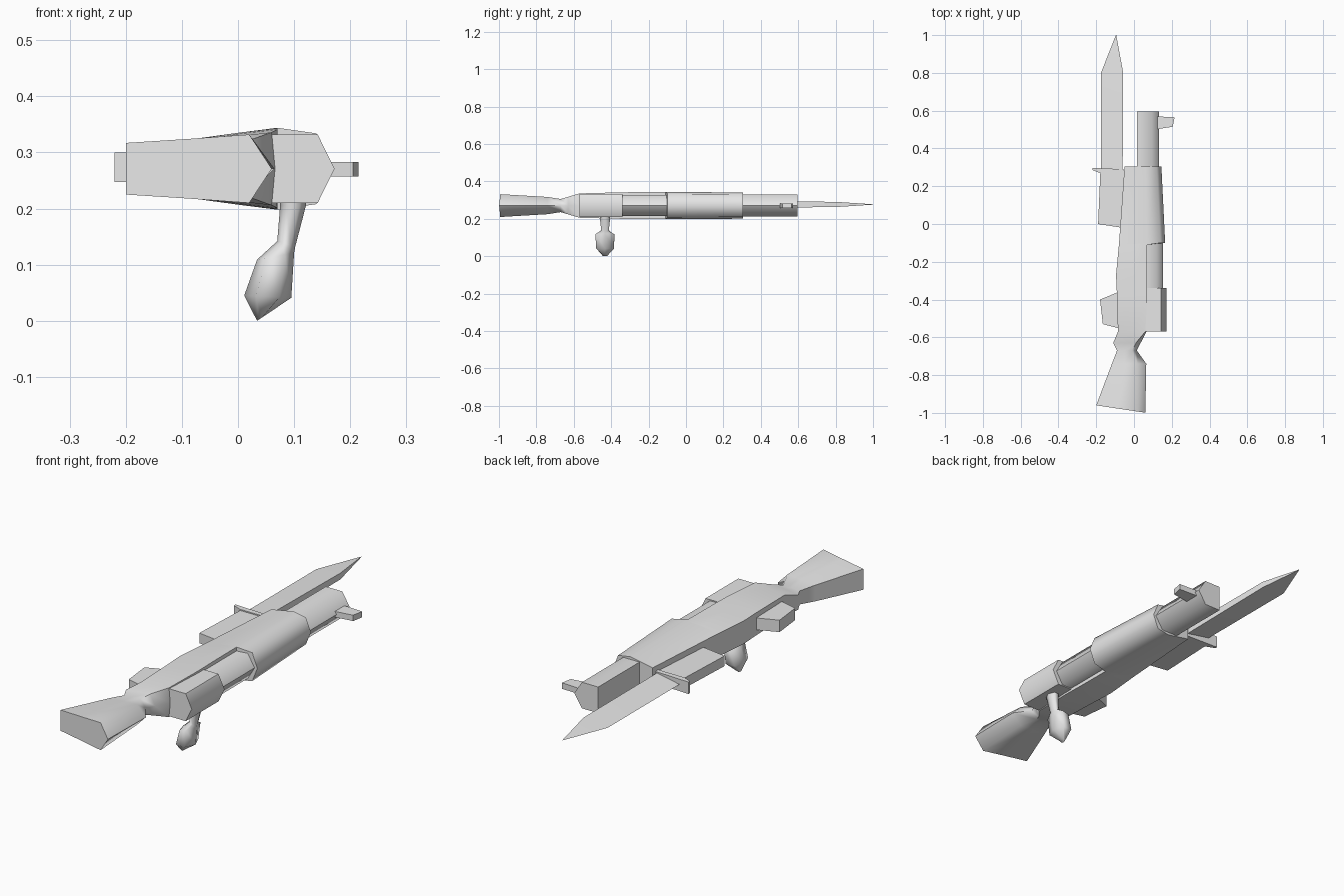
import bpy, bmesh, math
from mathutils import Vector

if "Cube" in bpy.data.objects:
    bpy.data.objects.remove(bpy.data.objects["Cube"])

AXIS_Z = 0.271
grey = bpy.data.materials.new("plain grey")
grey.use_nodes = True
grey.diffuse_color = (0.8, 0.8, 0.8, 1)
grey.node_tree.nodes["Principled BSDF"].inputs["Base Color"].default_value = (0.8, 0.8, 0.8, 1)


def loft(name, rings, smooth=60):
    """Skin a list of equal-length point rings and cap both ends."""
    bm = bmesh.new()
    rows = [[bm.verts.new(p) for p in ring] for ring in rings]
    n = len(rows[0])
    for a, b in zip(rows, rows[1:]):
        for i in range(n):
            j = (i + 1) % n
            bm.faces.new((a[i], a[j], b[j], b[i]))
    bm.faces.new(rows[0])
    bm.faces.new(rows[-1])
    bmesh.ops.remove_doubles(bm, verts=bm.verts, dist=0.0005)
    bmesh.ops.recalc_face_normals(bm, faces=bm.faces)
    mesh = bpy.data.meshes.new(name)
    bm.to_mesh(mesh)
    bm.free()
    mesh.materials.append(grey)
    obj = bpy.data.objects.new(name, mesh)
    bpy.context.collection.objects.link(obj)
    mesh.shade_smooth()
    mesh.set_sharp_from_angle(angle=math.radians(smooth))
    return obj


def section(y, outline, tip, slant=0.0):
    """Section mirrored about the middle plane; outline holds (x, half width), ending in one ridge point."""
    x0 = outline[0][0]

    def point(x, h):
        return (x, y + slant * (x - x0), AXIS_Z + h)
    upper = [point(x, h) for x, h in outline]
    lower = [point(x, -h) for x, h in reversed(outline)]
    return upper + [point(tip, 0)] + lower


def slab(name, outline, z0, z1):
    return loft(name, [[(x, y, z) for x, y in outline] for z in (z0, z1)], 20)


# Stock: butt, wrist, open action bed and full fore-end
loft("stock", [
    section(-0.96, [(-0.20, 0.046), (-0.09, 0.053), (0.02, 0.061)], 0.06, -0.15),
    section(-0.74, [(-0.117, 0.036), (-0.05, 0.041), (0.02, 0.046)], 0.065),
    section(-0.67, [(-0.09, 0.03), (-0.05, 0.033), (-0.01, 0.035)], 0.015),
    section(-0.63, [(-0.11, 0.033), (-0.04, 0.042), (0.01, 0.047)], 0.035),
    section(-0.57, [(-0.085, 0.048), (0.0, 0.058), (0.06, 0.065)], 0.066),
    section(-0.38, [(-0.09, 0.05), (0.0, 0.062), (0.07, 0.07)], 0.07),
    section(-0.27, [(-0.095, 0.051), (0.0, 0.064), (0.07, 0.072)], 0.07),
    section(-0.11, [(-0.08, 0.051), (0.0, 0.064), (0.07, 0.073)], 0.07),
    section(-0.10, [(-0.079, 0.051), (0.07, 0.073), (0.14, 0.063)], 0.165),
    section(0.305, [(-0.05, 0.05), (0.06, 0.07), (0.12, 0.06)], 0.145),
])


# Barrel and the two receiver blocks share a five-sided section
def house(name, y0, y1, base, shoulder, tip, half):
    loft(name, [section(y, [(base, half), (shoulder, half)], tip) for y in (y0, y1)])


house("barrel", 0.25, 0.595, 0.015, 0.095, 0.132, 0.058)
house("receiver", -0.36, -0.08, 0.05, 0.12, 0.153, 0.056)
house("receiver_rear", -0.57, -0.34, 0.06, 0.142, 0.172, 0.061)

# Flat fittings
slab("front_sight", [(0.11, 0.57), (0.215, 0.565), (0.205, 0.515), (0.11, 0.50)], 0.257, 0.283)
slab("trigger_guard", [(-0.18, -0.40), (-0.07, -0.355), (-0.07, -0.555), (-0.165, -0.53)], 0.245, 0.298)
slab("bayonet_grip", [(-0.19, 0.0), (-0.06, -0.02), (-0.05, 0.28), (-0.178, 0.28)], 0.25, 0.295)
slab("bayonet_guard", [(-0.22, 0.297), (-0.22, 0.286), (-0.18, 0.27), (-0.05, 0.27), (-0.055, 0.29)],
     0.247, 0.30)


# Blade: thick spine facing the barrel, thin outer edge
def blade_ring(y, edge, spine, half):
    mid = 0.277
    return [(edge, y, mid), (spine, y, mid + half), (spine, y, mid - half)]


loft("bayonet_blade", [
    blade_ring(0.28, -0.175, -0.06, 0.018),
    blade_ring(0.80, -0.175, -0.057, 0.014),
    blade_ring(1.00, -0.096, -0.094, 0.001),
], 20)


# Bolt handle: tapering stem flowing into a faceted knob
def oval(x, z, rx, ry, tilt=0.0):
    angles = [math.tau * i / 6 for i in range(6)]
    return [(x + rx * math.cos(a), -0.433 + ry * math.sin(a), z + tilt * math.cos(a)) for a in angles]


loft("bolt_handle", [
    oval(0.100, 0.25, 0.024, 0.034),
    oval(0.098, 0.205, 0.023, 0.032),
    oval(0.086, 0.137, 0.016, 0.023, -0.005),
    oval(0.067, 0.115, 0.033, 0.058, 0.006),
    oval(0.053, 0.043, 0.042, 0.056, -0.002),
    oval(0.040, 0.004, 0.006, 0.014, 0.004),
], 75)
